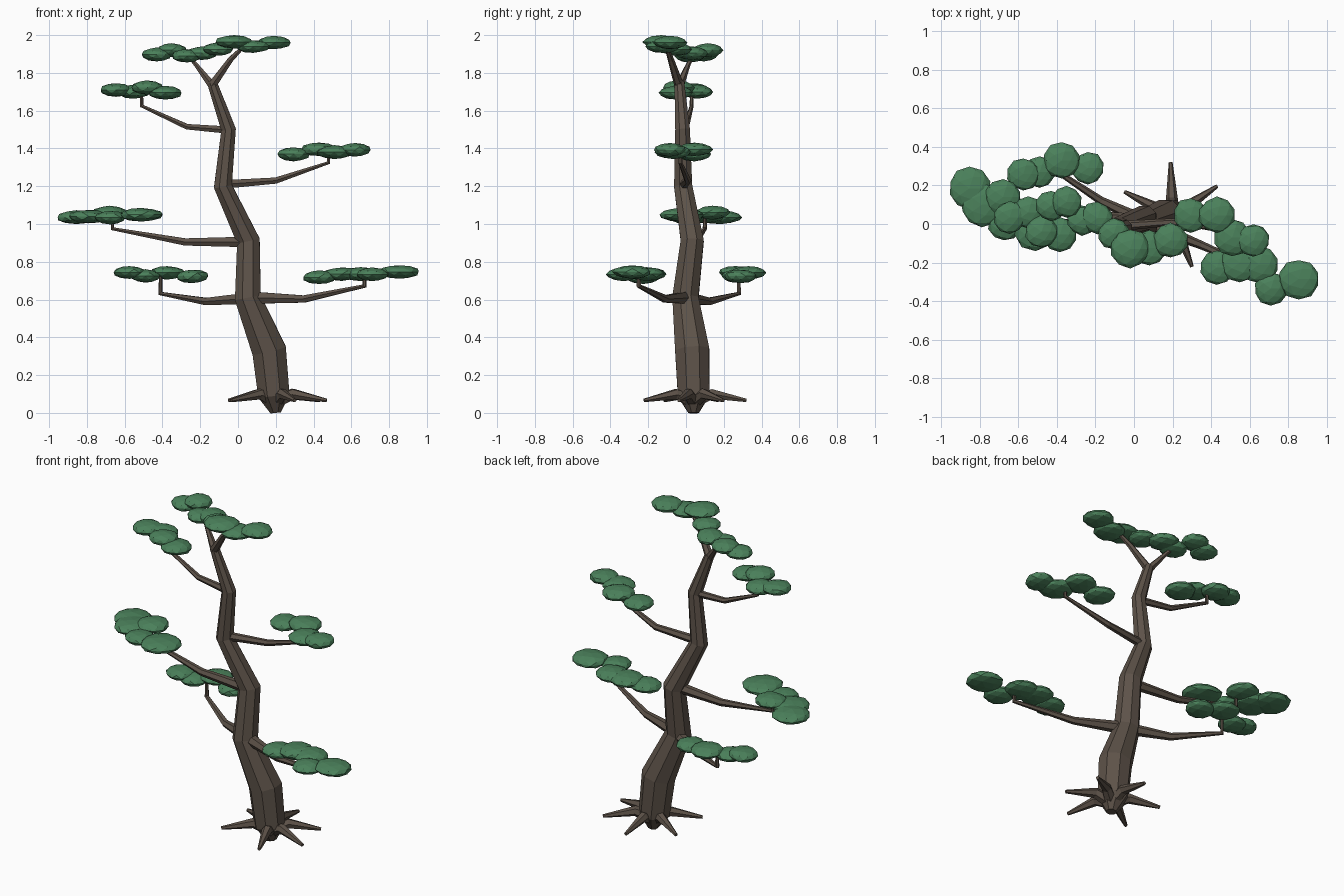
import bpy, bmesh, math, random
from mathutils import Vector, noise

random.seed(4)


def material(name, rgb):
    m = bpy.data.materials.new(name)
    m.diffuse_color = (*rgb, 1)
    return m


BARK = material("bark", (0.11, 0.085, 0.066))
LEAF = material("leaf_green", (0.07, 0.22, 0.105))


def finish(bm, name, mat):
    bmesh.ops.recalc_face_normals(bm, faces=bm.faces)
    me = bpy.data.meshes.new(name)
    bm.to_mesh(me)
    bm.free()
    me.materials.append(mat)
    ob = bpy.data.objects.new(name, me)
    bpy.context.collection.objects.link(ob)
    return ob


def tube(name, points, sides):
    """Faceted tapering tube through (x, y, z, radius) points."""
    bm = bmesh.new()
    pos = [Vector(p[:3]) for p in points]
    rings = []
    for i, p in enumerate(pos):
        a = (p - pos[i - 1]).normalized() if i else Vector()
        b = (pos[i + 1] - p).normalized() if i < len(pos) - 1 else Vector()
        t = (a + b).normalized()
        ref = Vector((0, 1, 0)) if abs(t.y) < 0.8 else Vector((1, 0, 0))
        if i == 0:
            u = t.cross(ref).normalized()
        else:
            u = (u - t * u.dot(t)).normalized()
        v = t.cross(u)
        ring = []
        for k in range(sides):
            ang = 2 * math.pi * (k + 0.5) / sides
            ring.append(bm.verts.new(p + points[i][3] * (u * math.cos(ang) + v * math.sin(ang))))
        rings.append(ring)
    for r0, r1 in zip(rings, rings[1:]):
        for k in range(sides):
            j = (k + 1) % sides
            bm.faces.new((r0[k], r0[j], r1[j], r1[k]))
    bm.faces.new(rings[0])
    bm.faces.new(rings[-1])
    return finish(bm, name, BARK)


def pad(name, blobs):
    """Cloud of flattened, slightly lumpy blobs given as (x, y, z, radius)."""
    bm = bmesh.new()
    for x, y, z, r in blobs:
        c = Vector((x, y, z))
        seed = Vector((random.random(), random.random(), random.random())) * 20
        new = bmesh.ops.create_icosphere(bm, subdivisions=2, radius=1)["verts"]
        for v in new:
            d = v.co * (1 + 0.12 * noise.noise(v.co + seed))
            v.co = c + Vector((d.x * r, d.y * r, d.z * 0.036))
    return finish(bm, name, LEAF)


# Trunk
tube("trunk", [(0.2, 0.04, 0.0, 0.03), (0.19, 0.04, 0.09, 0.09), (0.165, 0.033, 0.33, 0.098),
               (0.052, -0.003, 0.61, 0.075), (0.055, 0.033, 0.91, 0.066), (-0.08, -0.015, 1.2, 0.052),
               (-0.05, -0.018, 1.5, 0.042), (-0.138, -0.035, 1.75, 0.028)], 8)

# Surface roots
for i, deg in enumerate((92, 34, -16, -69, 213, 153)):
    c, s = math.cos(math.radians(deg)), math.sin(math.radians(deg))
    tube(f"root_{i + 1}", [(0.2 + d * c, 0.04 + d * s, z, r) for d, z, r in
                           ((0.0, 0.06, 0.04), (0.1, 0.1, 0.03), (0.28, 0.066, 0.01))], 6)

# Branches
branches = {
    "lower_right": [(0.07, 0, 0.61, 0.037), (0.35, -0.11, 0.603, 0.022), (0.67, -0.25, 0.672, 0.013), (0.67, -0.25, 0.73, 0.009)],
    "lower_back": [(0.04, 0.02, 0.605, 0.034), (-0.17, 0.12, 0.59, 0.022), (-0.41, 0.28, 0.632, 0.013), (-0.41, 0.28, 0.73, 0.009)],
    "middle_left": [(0.04, 0.02, 0.905, 0.032), (-0.28, 0.05, 0.905, 0.022), (-0.665, 0.1, 0.975, 0.012), (-0.665, 0.1, 1.03, 0.009)],
    "middle_right": [(-0.07, -0.01, 1.21, 0.026), (0.2, 0.01, 1.23, 0.019), (0.48, -0.03, 1.325, 0.011), (0.48, -0.03, 1.38, 0.009)],
    "upper_left": [(-0.06, -0.02, 1.498, 0.022), (-0.27, 0.0, 1.515, 0.017), (-0.51, 0.03, 1.625, 0.011), (-0.51, 0.03, 1.7, 0.009)],
    "top_left": [(-0.135, -0.035, 1.73, 0.024), (-0.22, 0.01, 1.84, 0.013), (-0.27, 0.04, 1.9, 0.009)],
    "top_right": [(-0.14, -0.035, 1.73, 0.026), (-0.04, -0.08, 1.87, 0.017), (0.02, -0.1, 1.93, 0.011)],
}
for key, pts in branches.items():
    tube(key + "_branch", pts, 6)

# Foliage pads
pads = {
    "lower_right": [(0.43, -0.225, 0.718, 0.09), (0.55, -0.2, 0.735, 0.1), (0.65, -0.21, 0.735, 0.1),
                    (0.71, -0.335, 0.733, 0.085), (0.855, -0.285, 0.747, 0.107)],
    "lower_back": [(-0.575, 0.26, 0.744, 0.085), (-0.49, 0.27, 0.725, 0.08), (-0.375, 0.33, 0.742, 0.093),
                   (-0.24, 0.29, 0.724, 0.085)],
    "middle_left": [(-0.855, 0.185, 1.035, 0.113), (-0.79, 0.1, 1.04, 0.113), (-0.68, 0.14, 1.06, 0.095),
                    (-0.675, 0.0, 1.035, 0.085), (-0.51, -0.02, 1.05, 0.118)],
    "middle_right": [(0.295, 0.045, 1.37, 0.09), (0.43, 0.045, 1.395, 0.095), (0.51, -0.07, 1.38, 0.095),
                     (0.62, -0.085, 1.392, 0.085)],
    "upper_left": [(-0.645, 0.035, 1.71, 0.085), (-0.55, 0.06, 1.7, 0.085), (-0.48, -0.04, 1.722, 0.085),
                   (-0.385, -0.055, 1.695, 0.09)],
    "top_left": [(-0.43, 0.095, 1.897, 0.08), (-0.35, 0.115, 1.92, 0.08), (-0.27, 0.02, 1.89, 0.08),
                 (-0.19, 0.03, 1.905, 0.085)],
    "top_right": [(-0.105, -0.05, 1.925, 0.08), (-0.02, -0.13, 1.963, 0.1), (0.08, -0.125, 1.94, 0.09),
                  (0.19, -0.085, 1.96, 0.09)],
}
for key, blobs in pads.items():
    pad(key + "_foliage", blobs)
